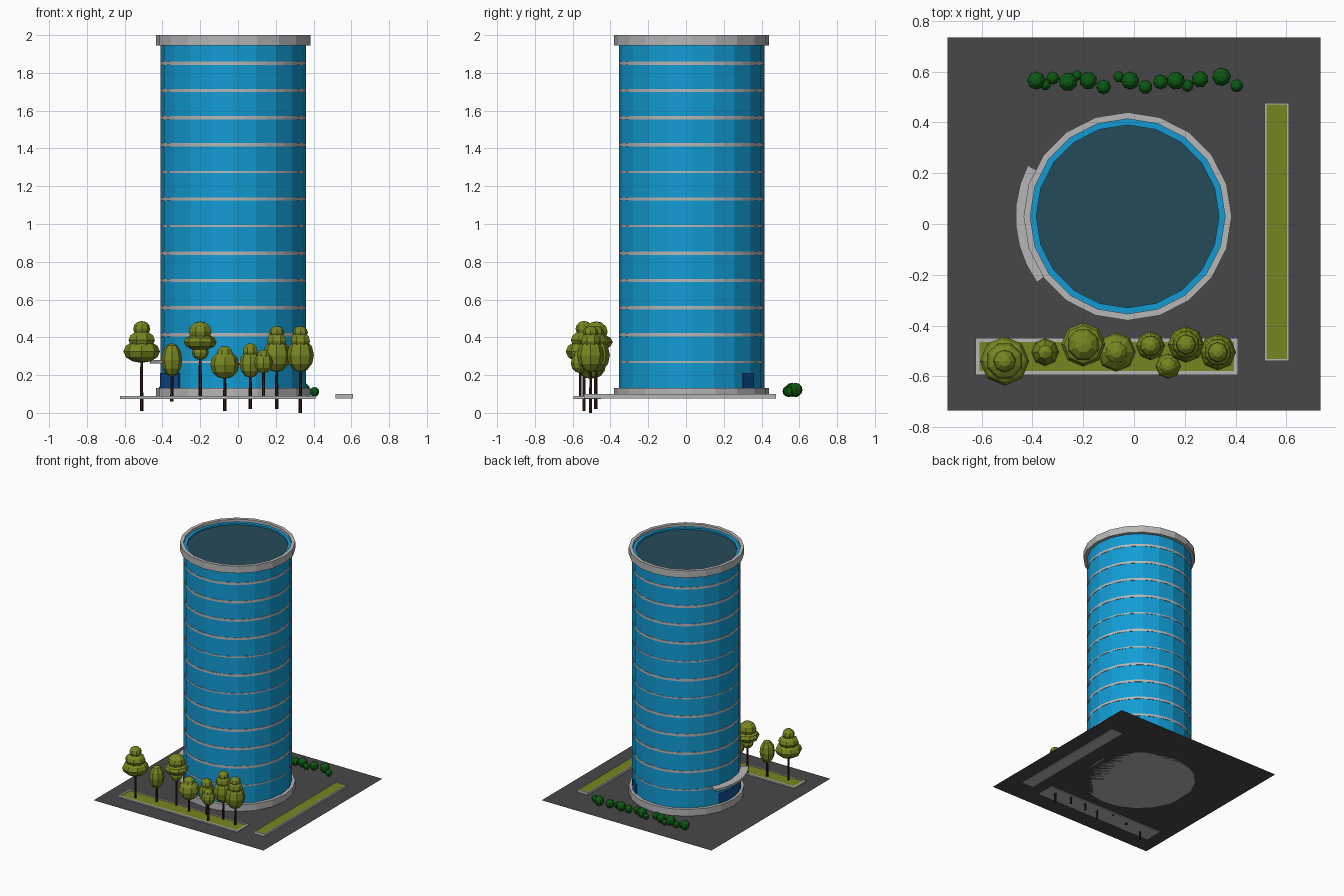
import bpy, bmesh, math
from mathutils import Matrix, Vector

if "Cube" in bpy.data.objects:
    bpy.data.objects.remove(bpy.data.objects["Cube"])

def material(name, r, g, b):
    m = bpy.data.materials.new(name)
    m.diffuse_color = (r, g, b, 1)
    m.use_nodes = True
    m.node_tree.nodes["Principled BSDF"].inputs["Base Color"].default_value = m.diffuse_color
    return m

GLASS = material("blue glass", .006, .33, .66)
GRAY = material("light concrete", .47, .47, .47)
PAVE = material("dark paving", .064, .064, .064)
ROOF = material("dark teal roof", .018, .07, .10)
LEAF = material("olive leaf", .19, .24, .015)
BUSH = material("dark green bush", .004, .10, .006)
BARK = material("brown bark", .035, .013, .011)
DOOR = material("dark blue door", .004, .08, .32)

CX, CY = -.025, .03          # tower axis
SIDES = 20
GROUND = .08

def finish(bm, name, *mats):
    bmesh.ops.recalc_face_normals(bm, faces=bm.faces[:])
    me = bpy.data.meshes.new(name)
    bm.to_mesh(me)
    bm.free()
    for m in mats:
        me.materials.append(m)
    ob = bpy.data.objects.new(name, me)
    bpy.context.collection.objects.link(ob)
    return ob

def disc(name, r, z0, z1, mat, sides=SIDES, x=CX, y=CY, r_top=None):
    bm = bmesh.new()
    bmesh.ops.create_cone(bm, cap_ends=True, segments=sides, radius1=r,
                          radius2=r if r_top is None else r_top, depth=z1 - z0,
                          matrix=Matrix.Translation((x, y, (z0 + z1) / 2))
                          @ Matrix.Rotation(math.pi / 2, 4, 'Z'))
    return finish(bm, name, mat)

def sweep(name, r0, r1, z0, z1, mat, a0=0, a1=360, n=SIDES):
    """Rectangular section swept around the tower axis, full ring or sector."""
    full = a1 - a0 == 360
    bm = bmesh.new()
    rows = []
    for i in range(n if full else n + 1):
        a = math.radians(a0 + (a1 - a0) * i / n)
        rows.append([bm.verts.new((CX + r * math.cos(a), CY + r * math.sin(a), z))
                     for r, z in ((r0, z0), (r1, z0), (r1, z1), (r0, z1))])
    for i in range(n):
        a, b = rows[i], rows[(i + 1) % len(rows)]
        for k in range(4):
            j = (k + 1) % 4
            bm.faces.new((a[k], a[j], b[j], b[k]))
    if not full:
        bm.faces.new(rows[0])
        bm.faces.new(rows[-1])
    return finish(bm, name, mat)

def planter(name, x0, x1, y0, y1, z0, z1, rim):
    """Box with a sunken planted bed inside a kerb."""
    bm = bmesh.new()
    bmesh.ops.create_cube(bm, size=1, matrix=Matrix.Translation(
        ((x0 + x1) / 2, (y0 + y1) / 2, (z0 + z1) / 2))
        @ Matrix.Diagonal((x1 - x0, y1 - y0, z1 - z0, 1)))
    top = max(bm.faces, key=lambda f: f.calc_center_median().z)
    bmesh.ops.inset_region(bm, faces=[top], thickness=rim)
    bed = bmesh.ops.extrude_discrete_faces(bm, faces=[top])["faces"][0]
    bmesh.ops.translate(bm, verts=bed.verts[:], vec=(0, 0, -.004))
    bed.material_index = 1
    return finish(bm, name, GRAY, LEAF)

def blobs(name, parts, mat):
    """Low-poly ellipsoids: (x, y, z, radius, half height)."""
    bm = bmesh.new()
    for i, (x, y, z, r, h) in enumerate(parts):
        bmesh.ops.create_uvsphere(bm, u_segments=8, v_segments=6, radius=1,
                                  matrix=Matrix.Translation((x, y, z))
                                  @ Matrix.Rotation(i * .4, 4, 'Z')
                                  @ Matrix.Diagonal((r, r, h, 1)))
    return finish(bm, name, mat)

# Paved site
bm = bmesh.new()
bmesh.ops.create_grid(bm, x_segments=1, y_segments=1, size=.735,
                      matrix=Matrix.Translation((0, 0, GROUND)))
finish(bm, "paved_ground", PAVE)

# Tower: plinth, glass shell, floor edges, roof and crowning ring
disc("plinth", .41, GROUND, .132, GRAY)
sweep("glass_shell", .36, .385, .13, 1.98, GLASS)
for i in range(12):
    z = .27 + i * .1437
    h = .005 if i in (0, 5, 7) else .009
    disc(f"floor_edge_{i + 1}", .3852, z - h, z + h, GRAY, SIDES * 2)
disc("helipad_deck", .362, 1.95, 1.968, ROOF)
sweep("roof_ring", .384, .41, 1.945, 2.0, GRAY)

# Entrance with curved canopy, and the rear door
sweep("entrance_glazing", .37, .389, .13, .21, DOOR, 162, 222, 5)
sweep("entrance_canopy", .37, .442, .262, .28, GRAY, 153, 216, 6)
sweep("rear_door", .37, .389, .13, .21, DOOR, 45, 58, 1)

# Planters
planter("front_planter", -.625, .41, -.595, -.45, .073, .09, .022)
planter("side_planter", .515, .61, -.54, .477, .075, .10, .01)

# Trees: x, y, trunk bottom, crown layers (z, radius, half height)
trees = [
    (-.51, -.54, .01, [(.325, .097, .06), (.385, .075, .05), (.445, .045, .042)]),
    (-.35, -.505, .06, [(.28, .055, .09)]),
    (-.20, -.475, .07, [(.375, .087, .045), (.43, .065, .055), (.32, .045, .04)]),
    (-.07, -.505, .01, [(.255, .077, .075), (.315, .045, .04)]),
    (.065, -.48, .02, [(.26, .057, .075), (.325, .042, .045)]),
    (.135, -.56, .09, [(.265, .05, .055), (.305, .035, .03)]),
    (.205, -.475, .02, [(.305, .072, .09), (.38, .055, .05), (.425, .04, .035)]),
    (.33, -.505, .0, [(.305, .072, .09), (.38, .055, .05), (.425, .04, .035)]),
]
for i, (x, y, z0, crown) in enumerate(trees, 1):
    disc(f"tree_trunk_{i}", .009, z0, crown[0][0], BARK, 6, x, y, .007)
    blobs(f"tree_crown_{i}", [(x, y, z, r, h) for z, r, h in crown], LEAF)

# Hedge of round bushes behind the tower: x, y, radius
hedge = [(-.385, .565, .036), (-.35, .55, .023), (-.32, .575, .026), (-.26, .56, .037),
         (-.225, .585, .021), (-.18, .565, .035), (-.12, .54, .029), (-.06, .58, .022),
         (-.015, .565, .036), (.045, .54, .028), (.105, .56, .03), (.165, .565, .036),
         (.21, .545, .025), (.26, .57, .033), (.345, .58, .037), (.405, .545, .026)]
blobs("hedge_bushes", [(x, y, GROUND + r + .005, r, r) for x, y, r in hedge], BUSH)
